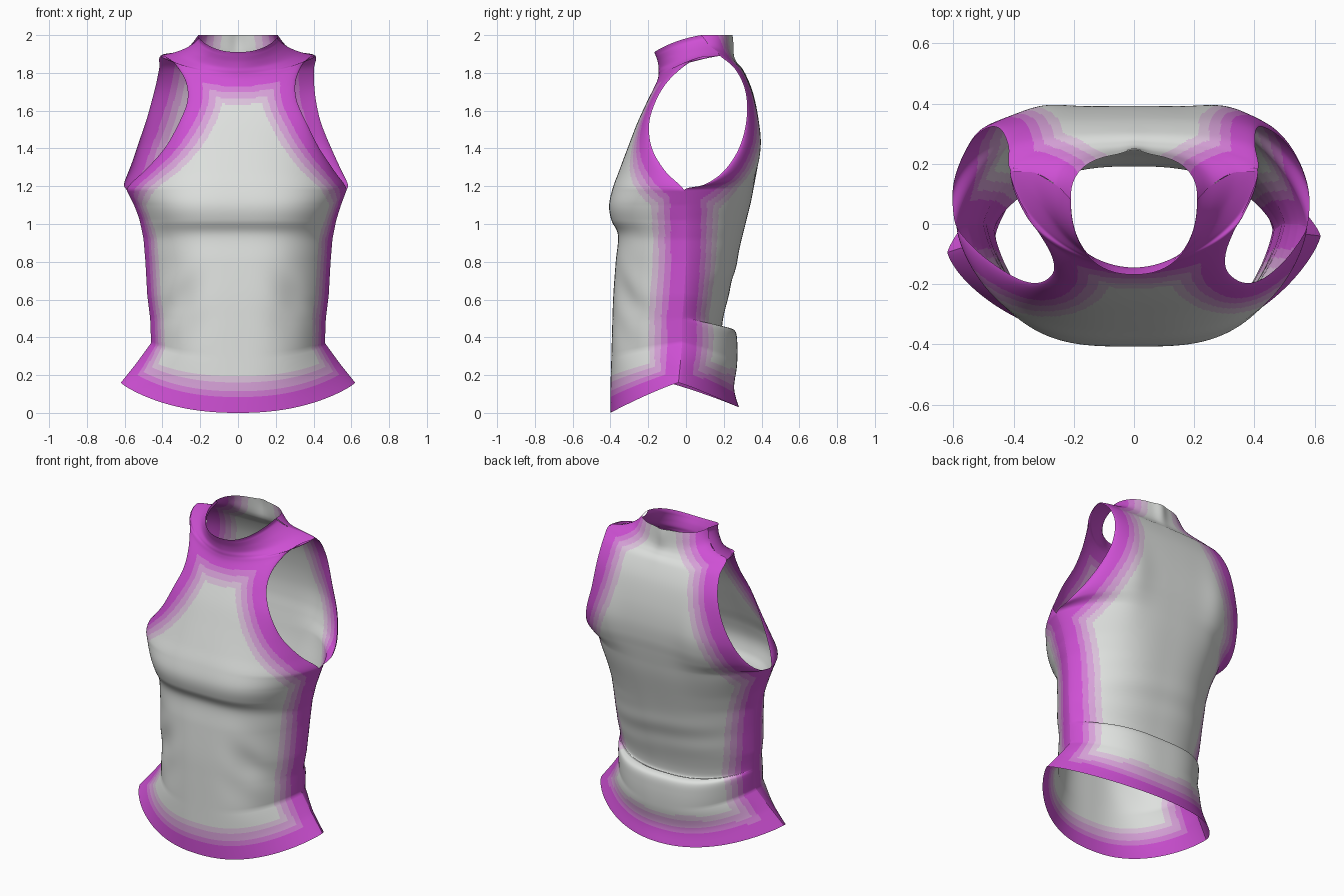
import bpy, math
from mathutils import Vector, kdtree

if "Cube" in bpy.data.objects:
    bpy.data.objects.remove(bpy.data.objects["Cube"])

# ---- colours: trim, three fading bands, fabric
def material(name, rgb):
    m = bpy.data.materials.new(name)
    m.diffuse_color = (*rgb, 1)
    m.use_nodes = True
    m.node_tree.nodes["Principled BSDF"].inputs["Base Color"].default_value = m.diffuse_color
    return m

MATS = [material("magenta trim", (.62, .08, .66)),
        material("pink band", (.65, .20, .67)),
        material("pale pink band", (.68, .36, .69)),
        material("faint pink band", (.71, .54, .71)),
        material("grey fabric", (.73, .75, .73))]
BANDS = [.084, .118, .155, .19]

# ---- side seam shared by both panels: z, x, y
SEAM = [(.16, .62, -.04), (.26, .54, -.03), (.37, .46, -.02), (.50, .465, -.02),
        (.62, .48, -.01), (.80, .49, 0), (.92, .50, 0), (1.02, .52, 0),
        (1.10, .545, 0), (1.18, .575, -.01)]
# ---- each row: side edge x, y, z; centre y, z; flatness of the middle
FRONT = [
    (.62, -.04, .16, -.40, .00, 2.3), (.54, -.03, .26, -.40, .13, 2.5),
    (.46, -.02, .37, -.395, .30, 2.9), (.46, -.02, .50, -.39, .48, 3.0),
    (.48, 0, .62, -.385, .62, 3.0), (.49, 0, .80, -.372, .80, 3.1),
    (.50, 0, .93, -.36, .94, 3.2), (.52, 0, 1.02, -.395, 1.02, 3.3),
    (.54, 0, 1.10, -.407, 1.10, 3.3), (.575, -.01, 1.18, -.388, 1.19, 3.0),
    (.50, -.11, 1.28, -.355, 1.28, 2.7), (.41, -.18, 1.40, -.31, 1.40, 2.5),
    (.34, -.195, 1.53, -.26, 1.53, 2.4), (.29, -.16, 1.65, -.21, 1.64, 2.3),
    (.29, -.10, 1.75, -.175, 1.71, 2.1), (.33, -.01, 1.835, -.152, 1.76, 1.9),
    (.38, .08, 1.885, -.145, 1.79, 1.8), (.41, .18, 1.89, -.145, 1.81, 1.8),
    (.33, .17, 1.91, -.145, 1.83, 1.9), (.26, .13, 1.94, -.15, 1.86, 2.1),
    (.215, .10, 1.975, -.16, 1.89, 2.3), (.21, .08, 2.0, -.168, 1.91, 2.3)]
BACK = [
    (.62, -.04, .16, .28, .03, 2.0), (.54, -.03, .26, .255, .13, 2.3),
    (.47, -.02, .35, .27, .25, 2.7), (.46, -.02, .44, .272, .36, 2.8),
    (.46, -.02, .48, .262, .43, 2.8), (.46, -.02, .50, .225, .45, 2.7),
    (.46, -.01, .515, .195, .44, 2.6), (.47, 0, .55, .195, .49, 2.6),
    (.48, 0, .62, .22, .60, 2.7), (.49, 0, .80, .265, .78, 2.8),
    (.50, 0, .92, .295, .92, 2.9), (.54, 0, 1.10, .34, 1.10, 3.0),
    (.575, -.01, 1.18, .36, 1.20, 3.0), (.585, .10, 1.21, .375, 1.28, 3.0),
    (.56, .20, 1.28, .388, 1.36, 3.0), (.515, .28, 1.40, .392, 1.46, 3.0),
    (.46, .32, 1.55, .38, 1.58, 2.7), (.425, .315, 1.70, .35, 1.71, 2.5),
    (.41, .26, 1.82, .305, 1.81, 2.3), (.41, .18, 1.89, .27, 1.85, 2.2),
    (.33, .17, 1.91, .25, 1.88, 2.2), (.26, .13, 1.94, .24, 1.92, 2.3),
    (.21, .08, 2.0, .232, 2.0, 2.5)]
STEPS, COLS = 10, 160


def spline(rows, i, f):
    """Smooth blend between row i and row i+1, snapped to the shared seam."""
    n = len(rows) - 1
    a, b, c, d = (rows[min(max(k, 0), n)] for k in (i - 1, i, i + 1, i + 2))
    row = [.5 * (2 * q + (r - p) * f + (2 * p - 5 * q + 4 * r - s) * f * f
                 + (3 * q - p - 3 * r + s) * f ** 3)
           for p, q, r, s in zip(a, b, c, d)]
    for (z0, x0, y0), (z1, x1, y1) in zip(SEAM, SEAM[1:]):
        if z0 <= row[2] <= z1:
            g = (row[2] - z0) / (z1 - z0)
            row[0], row[1] = x0 + (x1 - x0) * g, y0 + (y1 - y0) * g
    return row


def gauss(v, mid, width):
    return math.exp(-((v - mid) / width) ** 2)


def ramp(v, lo, hi):
    return min(max((v - lo) / (hi - lo), 0), 1)


def point(row, t, front):
    xe, ye, ze, yc, zc, p = row
    s, c = abs(math.sin(t)), abs(math.cos(t))
    # pointed at the side seam, rounder towards the neck
    q = 1.3 + .3 * ramp(ze, .9, 1.4)
    q += (p - q) * ramp(ze, 1.86, 1.97)
    lo, hi = .5, 1.5
    for _ in range(18):
        r = (lo + hi) / 2
        if (r * s) ** p + (r * c) ** q > 1:
            hi = r
        else:
            lo = r
    X, Y = r * s, r * c
    side = 1 if t > 0 else -1
    x, y = side * xe * X, ye + (yc - ye) * Y
    z = zc + (ze - zc) * (.5 * X ** 2.2 + .5 * (1 - Y))
    # slight lean of the armholes and twist of the left hem corner
    if 1.18 < z < 1.89:
        lean = .025 * math.sin(math.pi * (z - 1.18) / .71) * X ** 3
        x += lean if front else -lean
    if side < 0:
        x -= .015 * X ** 4 * gauss(z, 1.2, .1)
        y -= .08 * X ** 4 * (1 - ramp(z, 0, .5))
    # soft cloth folds at the waist, shoulder blades at the back
    fade = 1 - X ** 4
    if front:
        y += .018 * fade * gauss(abs(x), .29, .09) * gauss(z, .58, .17)
        y += .008 * fade * math.sin(24 * z + 20 * abs(x)) * gauss(z, .58, .2) * gauss(abs(x), .35, .13)
    else:
        y += .003 * fade * math.sin(34 * z + 5 * x) * gauss(z, .72, .12)
        y += .018 * fade * gauss(abs(x), .31, .1) * gauss(z, 1.4, .25)
        y += .015 * gauss(x, 0, .04) * gauss(z, 1.97, .1)
    return Vector((x, y, z))


def panel(name, rows, front, trim_row=None):
    verts = []
    total = (len(rows) - 1) * STEPS
    for k in range(total + 1):
        i = min(k // STEPS, len(rows) - 2)
        row = spline(rows, i, k / STEPS - i)
        for j in range(COLS + 1):
            verts.append(point(row, (j / COLS - .5) * math.pi, front))
    n = COLS + 1
    # trim runs along hem, sides and (front only) the collar base
    last = trim_row * STEPS if trim_row else total
    border = [verts[j] for j in range(n)]
    for k in range(last + 1):
        border += [verts[k * n], verts[k * n + COLS]]
    if trim_row:
        border += verts[last * n:last * n + n]
    tree = kdtree.KDTree(len(border))
    for i, co in enumerate(border):
        tree.insert(co, i)
    tree.balance()
    faces, slots = [], []
    for k in range(total):
        for j in range(COLS):
            a = k * n + j
            f = (a, a + 1, a + 1 + n, a + n)
            faces.append(f if front else f[::-1])
            mid = (verts[a] + verts[a + 1] + verts[a + n] + verts[a + n + 1]) / 4
            d = 0 if k >= last else tree.find(mid)[2]
            slots.append(sum(d > b for b in BANDS))
    me = bpy.data.meshes.new(name)
    me.from_pydata(verts, [], faces)
    for m in MATS:
        me.materials.append(m)
    me.polygons.foreach_set("material_index", slots)
    me.polygons.foreach_set("use_smooth", [True] * len(faces))
    me.update()
    ob = bpy.data.objects.new(name, me)
    bpy.context.collection.objects.link(ob)
    return ob


# ---- front with collar and shoulders, then back with its waist fold
panel("front_panel_and_collar", FRONT, True, trim_row=17)
panel("back_panel", BACK, False)
